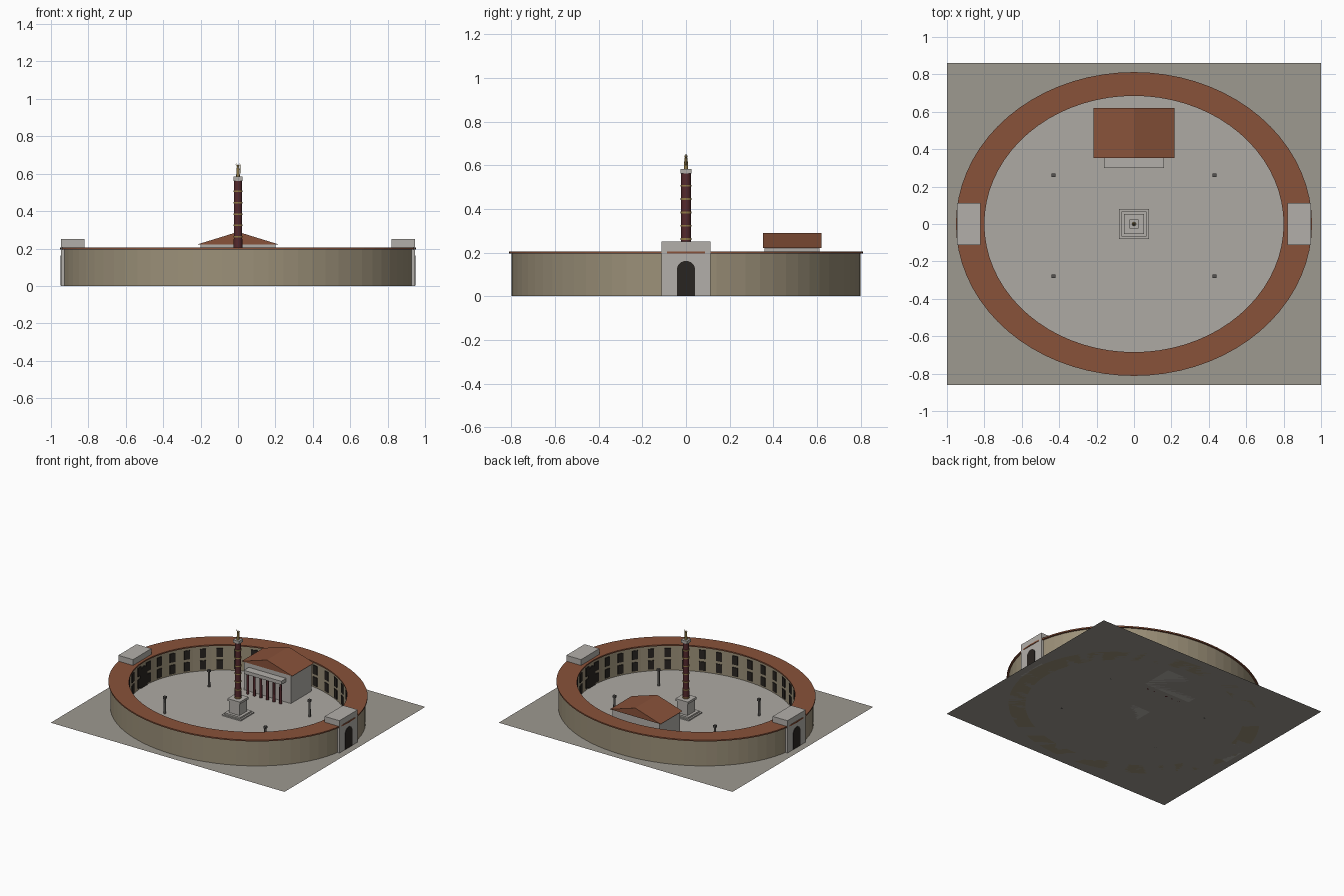
import bpy, bmesh
from math import sin, cos, pi, atan2
from mathutils import Matrix, Vector

if "Cube" in bpy.data.objects:
    bpy.data.objects.remove(bpy.data.objects["Cube"])


def mat(name, r, g, b):
    m = bpy.data.materials.new(name)
    m.diffuse_color = (r, g, b, 1)
    m.use_nodes = True
    m.node_tree.nodes["Principled BSDF"].inputs["Base Color"].default_value = m.diffuse_color
    return m


STONE = mat("pale_stone", 0.45, 0.43, 0.40)
PAVING = mat("paving", 0.42, 0.40, 0.37)
GROUND = mat("ground", 0.34, 0.32, 0.28)
WALL = mat("tan_wall", 0.33, 0.28, 0.19)
ROOF = mat("terracotta", 0.25, 0.085, 0.042)
PORPHYRY = mat("dark_red_stone", 0.09, 0.022, 0.026)
GOLD = mat("bronze", 0.28, 0.19, 0.06)
DARK = mat("dark_opening", 0.022, 0.018, 0.015)
POST = mat("post_grey", 0.09, 0.085, 0.08)


def finish(name, bm, material, smooth=False):
    bmesh.ops.recalc_face_normals(bm, faces=bm.faces)
    me = bpy.data.meshes.new(name)
    bm.to_mesh(me)
    bm.free()
    ob = bpy.data.objects.new(name, me)
    bpy.context.collection.objects.link(ob)
    me.materials.append(material)
    if smooth:
        bpy.context.view_layer.objects.active = ob
        ob.select_set(True)
        bpy.ops.object.shade_smooth_by_angle()
        ob.select_set(False)
    return ob


def add_box(bm, x0, x1, y0, y1, z0, z1, turn=None):
    m = Matrix.Translation(((x0 + x1) / 2, (y0 + y1) / 2, (z0 + z1) / 2))
    s = Matrix.Diagonal((x1 - x0, y1 - y0, z1 - z0, 1))
    bmesh.ops.create_cube(bm, size=1, matrix=(turn or Matrix()) @ m @ s)


def box(name, material, *ext):
    bm = bmesh.new()
    add_box(bm, *ext)
    return finish(name, bm, material)


def add_cone(bm, x, y, z0, z1, r0, r1, n=16):
    bmesh.ops.create_cone(bm, cap_ends=True, segments=n, radius1=r0, radius2=r1,
                          depth=z1 - z0, matrix=Matrix.Translation((x, y, (z0 + z1) / 2)))


def prism(bm, pts, vec):
    """Extrude a flat outline along a vector."""
    face = bm.faces.new([bm.verts.new(p) for p in pts])
    geo = bmesh.ops.extrude_face_region(bm, geom=[face])["geom"]
    bmesh.ops.translate(bm, vec=vec, verts=[v for v in geo if isinstance(v, bmesh.types.BMVert)])


def ellipse_ring(name, material, outer, inner, z0, z1, n=72):
    bm = bmesh.new()
    rings = []
    for (a, b), z in ((outer, z0), (outer, z1), (inner, z1), (inner, z0)):
        rings.append([bm.verts.new((a * cos(2 * pi * i / n), b * sin(2 * pi * i / n), z)) for i in range(n)])
    for k in range(4):
        p, q = rings[k], rings[(k + 1) % 4]
        for i in range(n):
            j = (i + 1) % n
            bm.faces.new((p[i], p[j], q[j], q[i]))
    return finish(name, bm, material)


# Ground sheet and oval courtyard paving
bm = bmesh.new()
bmesh.ops.create_grid(bm, x_segments=1, y_segments=1, size=1, matrix=Matrix.Diagonal((1, 0.86, 1, 1)))
finish("ground_sheet", bm, GROUND)
bm = bmesh.new()
bm.faces.new([bm.verts.new((0.82 * cos(2 * pi * i / 72), 0.705 * sin(2 * pi * i / 72), 0.003)) for i in range(72)])
finish("courtyard_paving", bm, PAVING)

# Oval enclosing building and its roof
ellipse_ring("oval_wall", WALL, (0.938, 0.80), (0.81, 0.695), 0, 0.195)
ellipse_ring("oval_roof", ROOF, (0.952, 0.812), (0.80, 0.685), 0.195, 0.205)

# Two rows of windows around the inner wall
bm = bmesh.new()
A, B, N = 0.81, 0.695, 40
for i in range(N):
    t = 2 * pi * (i + 0.5) / N
    normal = atan2(sin(t) / B, cos(t) / A)
    turn = Matrix.Translation((A * cos(t), B * sin(t), 0)) @ Matrix.Rotation(normal, 4, 'Z')
    for z in (0.05, 0.14):
        add_box(bm, -0.006, 0.006, -0.022, 0.022, z - 0.034, z + 0.034, turn)
finish("inner_windows", bm, DARK)

# Gatehouses with arched passages at both ends
for side, label in ((1, "right"), (-1, "left")):
    xs = sorted((side * 0.82, side * 0.946))
    box(label + "_gatehouse", STONE, xs[0], xs[1], -0.112, 0.112, 0, 0.25)
    arch = [(-0.042, 0.001), (0.042, 0.001)]
    arch += [(0.042 * cos(pi * k / 12), 0.12 + 0.042 * sin(pi * k / 12)) for k in range(13)]
    bm = bmesh.new()
    prism(bm, [(side * 0.803, y, z) for y, z in arch], Vector((side * 0.146, 0, 0)))
    finish(label + "_gate_arch", bm, DARK)

# Stepped base and pedestal of the central column
bm = bmesh.new()
for h, z0, z1 in ((0.08, 0, 0.012), (0.068, 0.012, 0.024), (0.046, 0.024, 0.12), (0.053, 0.115, 0.132)):
    add_box(bm, -h, h, -h, h, z0, z1)
finish("column_pedestal", bm, STONE)

# Column shaft, bronze bands, capital
bm = bmesh.new()
add_cone(bm, 0, 0, 0.13, 0.565, 0.023, 0.022, 24)
finish("column_shaft", bm, PORPHYRY, True)
bm = bmesh.new()
for k in range(7):
    z = 0.14 + 0.061 * k
    add_cone(bm, 0, 0, z - 0.004, z + 0.004, 0.025, 0.025, 24)
finish("column_bands", bm, GOLD, True)
box("column_capital", STONE, -0.025, 0.025, -0.025, 0.025, 0.562, 0.584)

# Bronze statue with a rayed crown
bm = bmesh.new()
add_cone(bm, 0, 0, 0.584, 0.634, 0.010, 0.007, 12)
bmesh.ops.create_uvsphere(bm, u_segments=12, v_segments=8, radius=0.007,
                          matrix=Matrix.Translation((0, 0, 0.64)))
add_cone(bm, 0.012, 0, 0.60, 0.65, 0.0015, 0.0015, 6)
add_box(bm, 0, 0.013, -0.002, 0.002, 0.622, 0.626)
finish("statue", bm, GOLD, True)
bm = bmesh.new()
for k in range(-2, 3):
    m = Matrix.Translation((0, 0, 0.64)) @ Matrix.Rotation(k * 0.5, 4, 'Y') @ Matrix.Translation((0, 0, 0.012))
    bmesh.ops.create_cone(bm, cap_ends=True, segments=6, radius1=0.0018, radius2=0.0004, depth=0.02, matrix=m)
finish("statue_crown", bm, GOLD)

# Hall with gabled roof
box("hall_body", STONE, -0.20, 0.20, 0.36, 0.612, 0, 0.224)
bm = bmesh.new()
prism(bm, [(-0.217, 0.353, 0.222), (0.217, 0.353, 0.222), (0, 0.353, 0.289)], Vector((0, 0.267, 0)))
finish("hall_roof", bm, ROOF)

# Portico: entablature on six dark red columns
box("portico_entablature", STONE, -0.16, 0.16, 0.30, 0.365, 0.16, 0.187)
bm = bmesh.new()
for k in range(6):
    add_cone(bm, -0.14 + 0.056 * k, 0.32, 0, 0.162, 0.010, 0.009, 12)
finish("portico_columns", bm, PORPHYRY, True)

# Four courtyard posts with block heads
bm = bmesh.new()
for x in (-0.43, 0.43):
    for y in (-0.28, 0.26):
        add_cone(bm, x, y, 0, 0.12, 0.009, 0.008, 12)
        add_box(bm, x - 0.01, x + 0.01, y - 0.01, y + 0.01, 0.118, 0.135)
finish("courtyard_posts", bm, POST, True)
